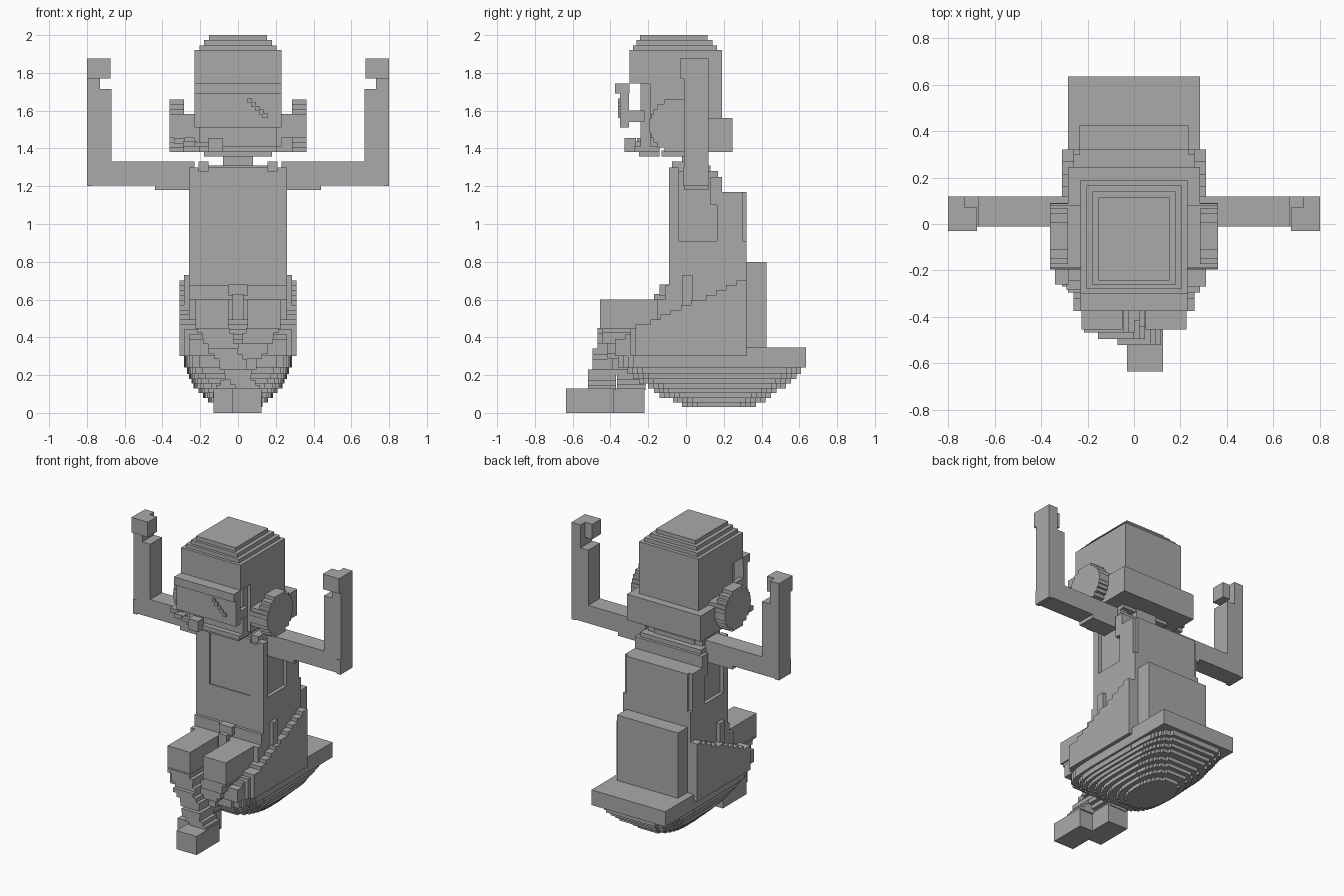
import bpy, bmesh, math

V = 0.026  # block size of the stepped style

grey = bpy.data.materials.new("plain grey")
grey.diffuse_color = (0.4, 0.4, 0.4, 1)


def part(name, boxes, mirror=False):
    """One object made of axis-aligned boxes (x0, x1, y0, y1, z0, z1)."""
    bm = bmesh.new()
    if mirror:
        boxes = list(boxes) + [(-b[1], -b[0]) + tuple(b[2:]) for b in boxes]
    for x0, x1, y0, y1, z0, z1 in boxes:
        vs = bmesh.ops.create_cube(bm, size=1)["verts"]
        for v in vs:
            v.co = (x1 if v.co.x > 0 else x0, y1 if v.co.y > 0 else y0,
                    z1 if v.co.z > 0 else z0)
    me = bpy.data.meshes.new(name)
    bm.to_mesh(me)
    bm.free()
    me.materials.append(grey)
    ob = bpy.data.objects.new(name, me)
    bpy.context.collection.objects.link(ob)
    return ob


def snap(v):
    return round(v / V) * V


def lerp_table(pts, t):
    for (a, fa), (b, fb) in zip(pts, pts[1:]):
        if t <= b:
            return fa + (fb - fa) * max(0, t - a) / (b - a)
    return pts[-1][1]


# stepped boat hull: (z bottom, y front, y back, half width)
layers = [(0.03, -0.02, 0.37, 0.13), (0.055, -0.07, 0.42, 0.16),
          (0.08, -0.14, 0.45, 0.185), (0.105, -0.17, 0.48, 0.21),
          (0.13, -0.20, 0.53, 0.235), (0.155, -0.25, 0.555, 0.245),
          (0.18, -0.28, 0.585, 0.26), (0.205, -0.31, 0.61, 0.27),
          (0.24, -0.36, 0.635, 0.285), (0.345, 0, 0, 0)]
hull = []
for i, (z, ya, yb, w) in enumerate(layers[:-1]):
    n = max(2, round((yb - ya) / V))
    power = 2.2 + i * 0.45
    for k in range(n):
        t = abs(2 * (k + 0.5) / n - 1)
        h = w * (1 - t ** power) ** (1 / power)
        if z > 0.23 and k > n / 2:
            h = w
        h = max(V, h)
        hull.append((-h, h, ya + (yb - ya) * k / n, ya + (yb - ya) * (k + 1) / n,
                     z, layers[i + 1][0]))
part("hull", hull)

# seat sides rising in small steps towards the back
rim = [(-0.40, 0.35), (-0.27, 0.45), (-0.14, 0.50), (0.07, 0.60), (0.32, 0.71)]
seat = []
n = 26
for k in range(n):
    y0 = -0.375 + 0.695 * k / n
    y1 = -0.375 + 0.695 * (k + 1) / n
    w = 0.26 if y0 < -0.31 else 0.285 if y0 < -0.275 else 0.31
    seat.append((-w, w, y0, y1, 0.3, snap(lerp_table(rim, (y0 + y1) / 2))))
part("seat", seat)
part("side_handle", [(0.25, 0.285, -0.02, 0.035, 0.57, 0.73)], True)
part("rear_pack", [(-0.235, 0.235, 0.31, 0.425, 0.34, 0.80)])

# torso with vest, backrest and shoulders
part("torso", [(-0.26, 0.26, -0.09, 0.32, 0.34, 0.91),
               (-0.235, 0.235, -0.065, 0.17, 0.9, 1.28),
               (-0.26, 0.26, -0.15, -0.09, 0.45, 0.60),
               (-0.26, 0.26, -0.11, -0.09, 0.60, 0.675)])
part("vest_back", [(-0.26, 0.26, 0.165, 0.30, 0.9, 1.17),
                   (-0.235, 0.235, 0.29, 0.32, 0.9, 1.17),
                   (-0.26, 0.26, 0.13, 0.19, 1.1, 1.25),
                   (-0.21, 0.21, 0.12, 0.165, 1.2, 1.28)])
part("vest_edge", [(0.21, 0.26, -0.09, -0.04, 0.9, 1.30),
                   (0.155, 0.21, -0.075, 0.12, 0.9, 1.33),
                   (0.155, 0.235, -0.09, -0.06, 0.9, 1.28)], True)
part("chest_panel", [(-0.155, 0.155, -0.083, -0.06, 0.885, 1.30)])
part("neck", [(-0.08, 0.08, -0.02, 0.12, 1.25, 1.42),
              (-0.18, 0.18, -0.13, 0.11, 1.357, 1.39),
              (-0.155, 0.155, -0.05, 0.13, 1.28, 1.31)])

# raised arms with hands
part("arm", [(0.23, 0.80, -0.01, 0.118, 1.205, 1.33),
             (0.23, 0.44, -0.01, 0.118, 1.18, 1.21),
             (0.77, 0.80, -0.015, 0.118, 1.2, 1.3),
             (0.67, 0.80, -0.01, 0.118, 1.22, 1.715),
             (0.73, 0.80, -0.01, 0.118, 1.71, 1.78)], True)
part("hand", [(0.675, 0.80, -0.03, 0.07, 1.77, 1.875),
              (0.73, 0.80, 0.06, 0.118, 1.77, 1.875)], True)

# thighs, crossed shins and feet
part("thigh", [(0.05, 0.225, -0.455, -0.08, 0.445, 0.60)], True)
part("lap_buckle", [(-0.05, 0.05, -0.14, -0.08, 0.62, 0.68),
                    (-0.03, 0.03, -0.17, -0.09, 0.40, 0.63)])


def shin(name, side, ytop, ybot, depth):
    boxes = []
    for k in range(12):
        t = k / 11
        z1 = 0.45 - k * 0.0275
        xc = snap(side * (0.13 - 0.17 * t))
        h = 0.085 - 0.02 * t
        y = snap(ytop + (ybot - ytop) * t)
        boxes.append((xc - h, xc + h, y, y + depth, z1 - 0.0275, z1))
    part(name, boxes)


shin("front_shin", -1, -0.46, -0.53, 0.15)
shin("rear_shin", 1, -0.45, -0.36, 0.15)
part("front_foot", [(-0.03, 0.125, -0.635, -0.38, 0, 0.13)])
part("rear_foot", [(-0.13, 0.025, -0.48, -0.22, 0, 0.13)])

# head with stepped crown
part("head", [(-0.23, 0.23, -0.30, 0.19, 1.745, 1.92),
              (-0.23, 0.23, -0.19, 0.19, 1.41, 1.75),
              (-0.205, 0.205, -0.24, -0.15, 1.41, 1.75)]
     + [(-0.205 + i * V, 0.205 - i * V, -0.28 + i * 0.018, 0.165 - i * V,
         1.9, 1.946 + i * 0.027) for i in range(3)])
part("rear_band", [(-0.285, 0.285, 0.0, 0.245, 1.38, 1.56)])
part("chin_plate", [(-0.205, 0.205, -0.275, -0.14, 1.38, 1.41),
                    (-0.18, 0.18, -0.25, -0.14, 1.357, 1.385)])

# visor plate with brim and a small diagonal mark
part("visor", [(-0.23, 0.23, -0.35, -0.302, 1.51, 1.70),
               (-0.23, 0.23, -0.375, -0.30, 1.69, 1.745),
               (-0.23, -0.20, -0.31, -0.22, 1.54, 1.60),
               (0.20, 0.23, -0.31, -0.22, 1.54, 1.60)])
part("visor_mark", [(0.05 + k * 0.02, 0.075 + k * 0.02, -0.359, -0.345,
                     1.64 - k * 0.02, 1.665 - k * 0.02) for k in range(5)])

# round ear cups in rows
ears = []
for k in range(11):
    t = 2 * (k + 0.5) / 11 - 1
    h = 0.143 * math.sqrt(1 - t * t)
    ears.append((0.22 if abs(t) < 0.5 else 0.285, 0.362, -0.053 - h, -0.053 + h,
                 1.38 + k * 0.28 / 11, 1.38 + (k + 1) * 0.28 / 11))
part("ear_cup", ears, True)

# microphone on a boom from one ear
part("microphone", [(-0.155, -0.08, -0.325, -0.265, 1.38, 1.455),
                    (-0.23, -0.15, -0.30, -0.27, 1.41, 1.435),
                    (-0.29, -0.22, -0.285, -0.24, 1.41, 1.44),
                    (-0.34, -0.28, -0.26, -0.15, 1.425, 1.455)])
